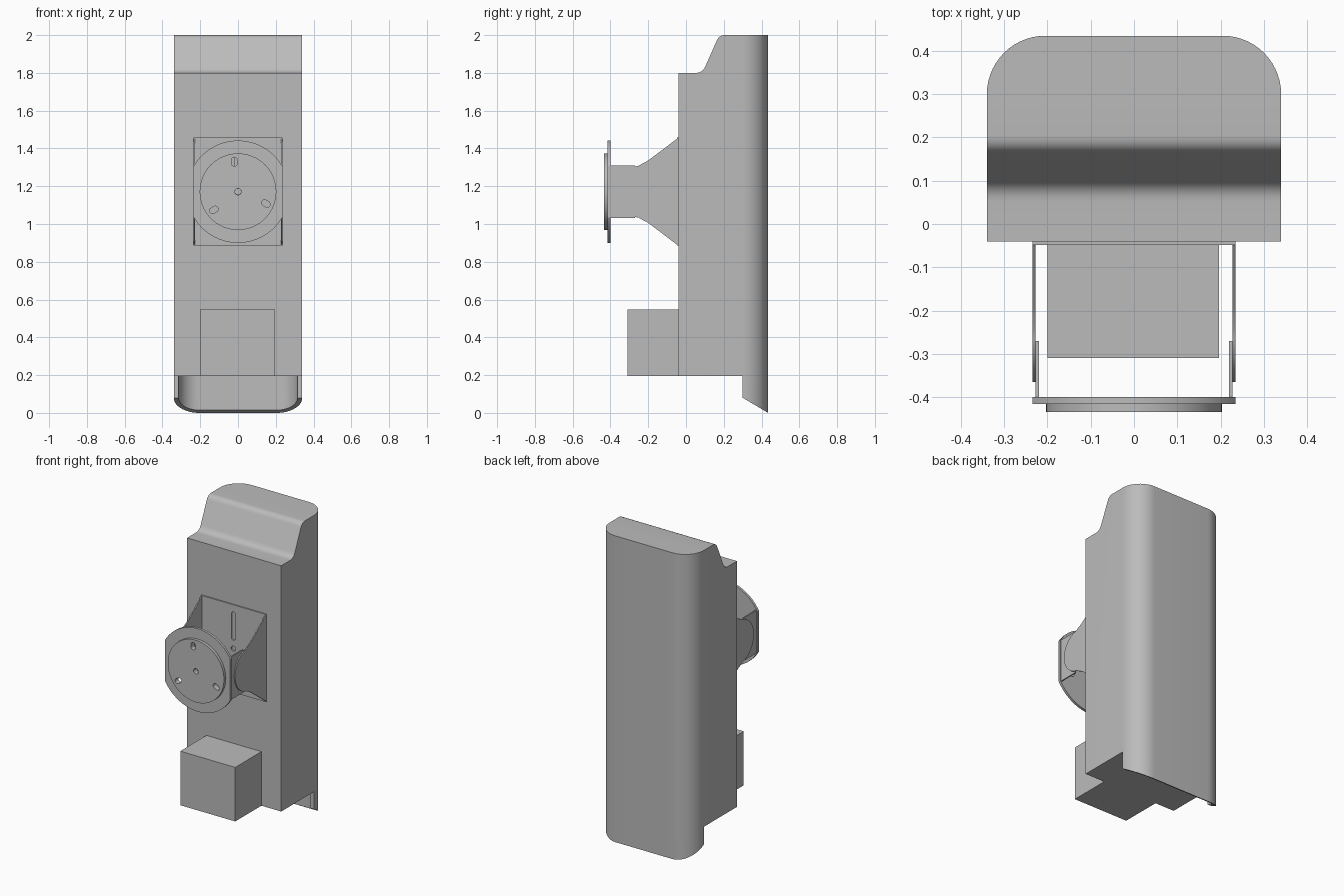
import bpy, bmesh
from math import sin, cos, radians
from mathutils import Vector

cube = bpy.data.objects.get("Cube")
if cube:
    bpy.data.objects.remove(cube, do_unlink=True)

grey = bpy.data.materials.new("plain grey")
grey.use_nodes = True
grey.diffuse_color = (0.5, 0.5, 0.5, 1)
grey.node_tree.nodes["Principled BSDF"].inputs["Base Color"].default_value = (0.5, 0.5, 0.5, 1)

parts = []
PLACE = {"x": lambda u, v, w: (w, u, v),
         "y": lambda u, v, w: (u, w, v),
         "z": lambda u, v, w: (u, v, w)}


def arc(cu, cv, r, a0, a1, n=14):
    """Points on an arc, angles in degrees."""
    angles = [radians(a0 + (a1 - a0) * i / n) for i in range(n + 1)]
    return [(cu + r * cos(a), cv + r * sin(a)) for a in angles]


def fillet(before, corner, after, d, n=6):
    """Soft corner between two straight runs."""
    c = Vector(corner)
    p = c + (Vector(before) - c).normalized() * d
    q = c + (Vector(after) - c).normalized() * d
    return [tuple(p.lerp(c, i / n).lerp(c.lerp(q, i / n), i / n)) for i in range(n + 1)]


def slot(cu, cv, half, r, angle):
    """Round-ended slot pointing along the angle."""
    du, dv = half * cos(radians(angle)), half * sin(radians(angle))
    return (arc(cu + du, cv + dv, r, angle - 90, angle + 90, 8)
            + arc(cu - du, cv - dv, r, angle + 90, angle + 270, 8))


def circle(cu, cv, r, n=64):
    return arc(cu, cv, r, 0, 360, n)[:-1]


def extrude(name, axis, outline, start, end, holes=(), edit=None):
    """Solid from an outline with optional holes, extruded along an axis."""
    bm = bmesh.new()
    edges = []
    for loop in (outline, *holes):
        vs = [bm.verts.new(PLACE[axis](u, v, start)) for u, v in loop]
        if holes:
            edges += [bm.edges.new((a, b)) for a, b in zip(vs, vs[1:] + vs[:1])]
        else:
            bm.faces.new(vs)
    if holes:
        bmesh.ops.triangle_fill(bm, edges=edges, use_beauty=True)
    new = bmesh.ops.extrude_face_region(bm, geom=bm.faces[:], use_keep_orig=True)["geom"]
    bmesh.ops.translate(bm, vec=PLACE[axis](0, 0, end - start),
                        verts=[g for g in new if isinstance(g, bmesh.types.BMVert)])
    if edit:
        edit(bm)
    bmesh.ops.recalc_face_normals(bm, faces=bm.faces[:])
    mesh = bpy.data.meshes.new(name)
    bm.to_mesh(mesh)
    bm.free()
    mesh.materials.append(grey)
    ob = bpy.data.objects.new(name, mesh)
    bpy.context.collection.objects.link(ob)
    parts.append(ob)


def rect(u0, u1, v0, v1):
    return [(u0, v0), (u1, v0), (u1, v1), (u0, v1)]


FRONT, BACK, FLOOR, MID = -0.04, 0.435, 0.195, 1.171
WIDE, ROUND = 0.34, 0.135


# Main housing: stepped side profile with rounded rear edges
def round_back(bm):
    rear = [e for e in bm.edges if all(abs(v.co.y - BACK) < 1e-4 for v in e.verts)
            and abs(e.verts[0].co.z - e.verts[1].co.z) > 1]
    bmesh.ops.bevel(bm, geom=rear, offset=ROUND, segments=14, profile=0.5, affect="EDGES")


low, high = (0.087, 1.8), (0.176, 2.0)
profile = [(BACK, FLOOR), (FRONT, FLOOR), (FRONT, 1.8)]
profile += fillet((FRONT, 1.8), low, high, 0.035)
profile += fillet(low, high, (BACK, 2.0), 0.03)
profile += [(BACK, 2.0)]
extrude("housing", "x", profile, -WIDE, WIDE, edit=round_back)


# Rear skirt: thin shell with a sloping lower rim
def slope_rim(bm):
    for v in bm.verts:
        if v.co.z < 0.1:
            v.co.z = 0.08 * (BACK - v.co.y) / ROUND


def back_curve(r):
    right = arc(WIDE - ROUND, BACK - ROUND, r, 0, 90)
    return right + [(-u, v) for u, v in reversed(right)]


extrude("rear_skirt", "z", back_curve(ROUND) + back_curve(ROUND - 0.025)[::-1],
        0, FLOOR, edit=slope_rim)

# Front box
extrude("front_box", "y", rect(-0.2, 0.197, FLOOR, 0.548), -0.31, FRONT)

# Wall bracket: slotted back plate and two tapering wings
extrude("bracket_plate", "y", rect(-0.235, 0.235, 0.885, 1.457), FRONT - 0.008, FRONT,
        holes=[slot(0, MID + s * 0.147, 0.077, 0.015, 90) for s in (1, -1)]
        + [circle(0, MID, 0.016, 20)])
taper = [(FRONT, 0.286), (-0.195, 0.169), (-0.21, 0.159), (-0.228, 0.151)]
upper = taper + arc(-0.225, 0, 0.14, 100, 180)
wing = [(u, MID + v) for u, v in upper] + [(u, MID - v) for u, v in upper[-2::-1]]
for side, s in (("left", 1), ("right", -1)):
    extrude(side + "_wing", "x", wing, s * 0.228, s * 0.235)
    extrude(side + "_arm", "x", rect(-0.402, -0.27, MID - 0.14, MID + 0.14),
            s * 0.22, s * 0.228)

# Mounting discs with a centre hole and three radial slots
holes = [circle(0, MID, 0.017, 20)]
for a in (97, 217, 337):
    holes.append(slot(0.16 * cos(radians(a)), MID + 0.16 * sin(radians(a)),
                      0.008, 0.016, a - 7))
flat_sided = arc(0, MID, 0.271, 30, 150, 32) + arc(0, MID, 0.271, 210, 330, 32)
extrude("flange_plate", "y", flat_sided, -0.416, -0.4, holes=holes)
extrude("front_disc", "y", circle(0, MID, 0.203), BACK * -1, -0.416, holes=holes)

# Smooth the curves, keep the corners crisp
bpy.ops.object.select_all(action="DESELECT")
for ob in parts:
    ob.select_set(True)
bpy.context.view_layer.objects.active = parts[0]
bpy.ops.object.shade_smooth_by_angle(angle=radians(30))
